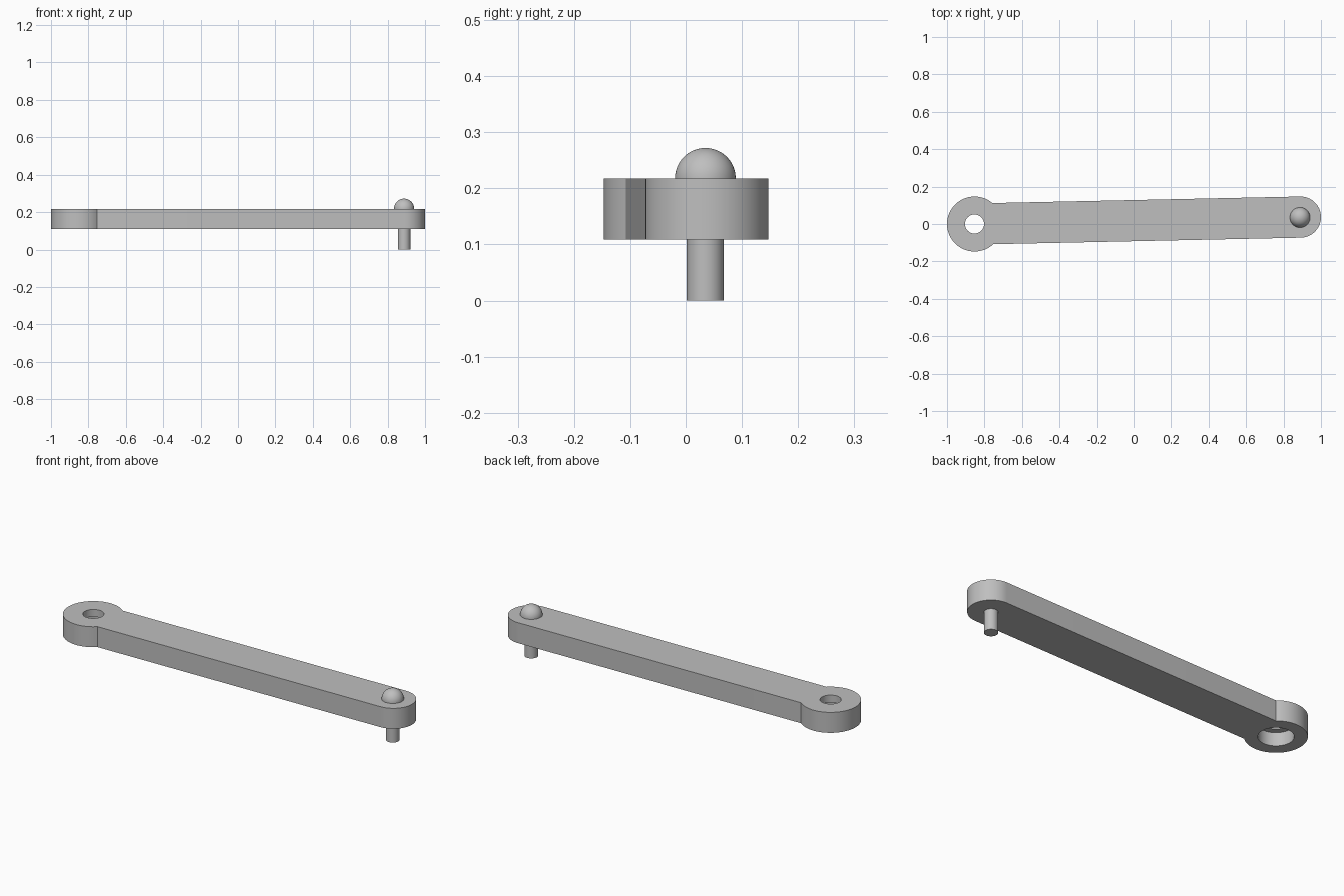
import bpy
import bmesh
from math import pi, sin, cos, asin, atan2, radians, hypot

cube = bpy.data.objects.get("Cube")
if cube:
    bpy.data.objects.remove(cube, do_unlink=True)

grey = bpy.data.materials.new("plain grey")
grey.use_nodes = True
colour = (0.52, 0.52, 0.52, 1)
grey.diffuse_color = colour
grey.node_tree.nodes["Principled BSDF"].inputs["Base Color"].default_value = colour

BOTTOM, TOP = 0.109, 0.218
EYE, EYE_R = (-0.853, 0.0), 0.147
TIP, TIP_R = (0.89, 0.037), 0.11
PIN = (0.888, 0.035)


def make_object(name, bm):
    bmesh.ops.recalc_face_normals(bm, faces=bm.faces)
    mesh = bpy.data.meshes.new(name)
    bm.to_mesh(mesh)
    bm.free()
    mesh.materials.append(grey)
    obj = bpy.data.objects.new(name, mesh)
    bpy.context.collection.objects.link(obj)
    return obj


def smooth(obj):
    bpy.ops.object.select_all(action="DESELECT")
    obj.select_set(True)
    bpy.context.view_layer.objects.active = obj
    bpy.ops.object.shade_smooth_by_angle(angle=radians(25))


def lathe(name, centre, profile, steps=48):
    """Revolve (radius, height) points about a vertical axis."""
    bm = bmesh.new()
    verts = [bm.verts.new((r, 0, z)) for r, z in profile]
    edges = [bm.edges.new(pair) for pair in zip(verts, verts[1:])]
    bmesh.ops.spin(bm, geom=verts + edges, cent=(0, 0, 0), axis=(0, 0, 1),
                   angle=2 * pi, steps=steps)
    bmesh.ops.remove_doubles(bm, verts=bm.verts, dist=1e-5)
    bmesh.ops.translate(bm, verts=bm.verts, vec=(*centre, 0))
    return make_object(name, bm)


def arc(centre, radius, start, end, count):
    angles = [start + (end - start) * i / count for i in range(count + 1)]
    return [(centre[0] + radius * cos(a), centre[1] + radius * sin(a)) for a in angles]


# Arm: a round eye and a rounded tip joined by a straight bar
slant = atan2(TIP[1] - EYE[1], TIP[0] - EYE[0])
neck = asin(TIP_R / EYE_R)
outline = arc(TIP, TIP_R, slant - pi / 2, slant + pi / 2, 32)
outline += arc(EYE, EYE_R, slant + neck, slant + 2 * pi - neck, 56)
bm = bmesh.new()
base = bm.faces.new([bm.verts.new((x, y, BOTTOM)) for x, y in outline])
raised = bmesh.ops.extrude_face_region(bm, geom=[base], use_keep_orig=True)["geom"]
bmesh.ops.translate(bm, vec=(0, 0, TOP - BOTTOM),
                    verts=[v for v in raised if isinstance(v, bmesh.types.BMVert)])
arm = make_object("arm", bm)

# Stepped hole: wide recess from below, narrow opening on top
step = BOTTOM + 0.07
cutter = lathe("hole_cutter", EYE, [(0, 0), (0.084, 0), (0.084, step),
                                    (0.051, step), (0.051, 0.4), (0, 0.4)])
cutter.hide_render = True
cut = arm.modifiers.new("stepped hole", "BOOLEAN")
cut.operation = "DIFFERENCE"
cut.solver = "EXACT"
cut.object = cutter
bpy.context.view_layer.objects.active = arm
bpy.ops.object.modifier_apply(modifier=cut.name)
bpy.data.objects.remove(cutter, do_unlink=True)
smooth(arm)

# Pin below the tip
smooth(lathe("pin", PIN, [(0, 0), (0.033, 0), (0.033, BOTTOM + 0.01), (0, BOTTOM + 0.01)]))

# Domed head above the tip
dome = [(0.054 * cos(i * pi / 24), TOP + 0.054 * sin(i * pi / 24)) for i in range(13)]
smooth(lathe("dome_head", PIN, [(0, TOP - 0.01), (0.054, TOP - 0.01)] + dome))
